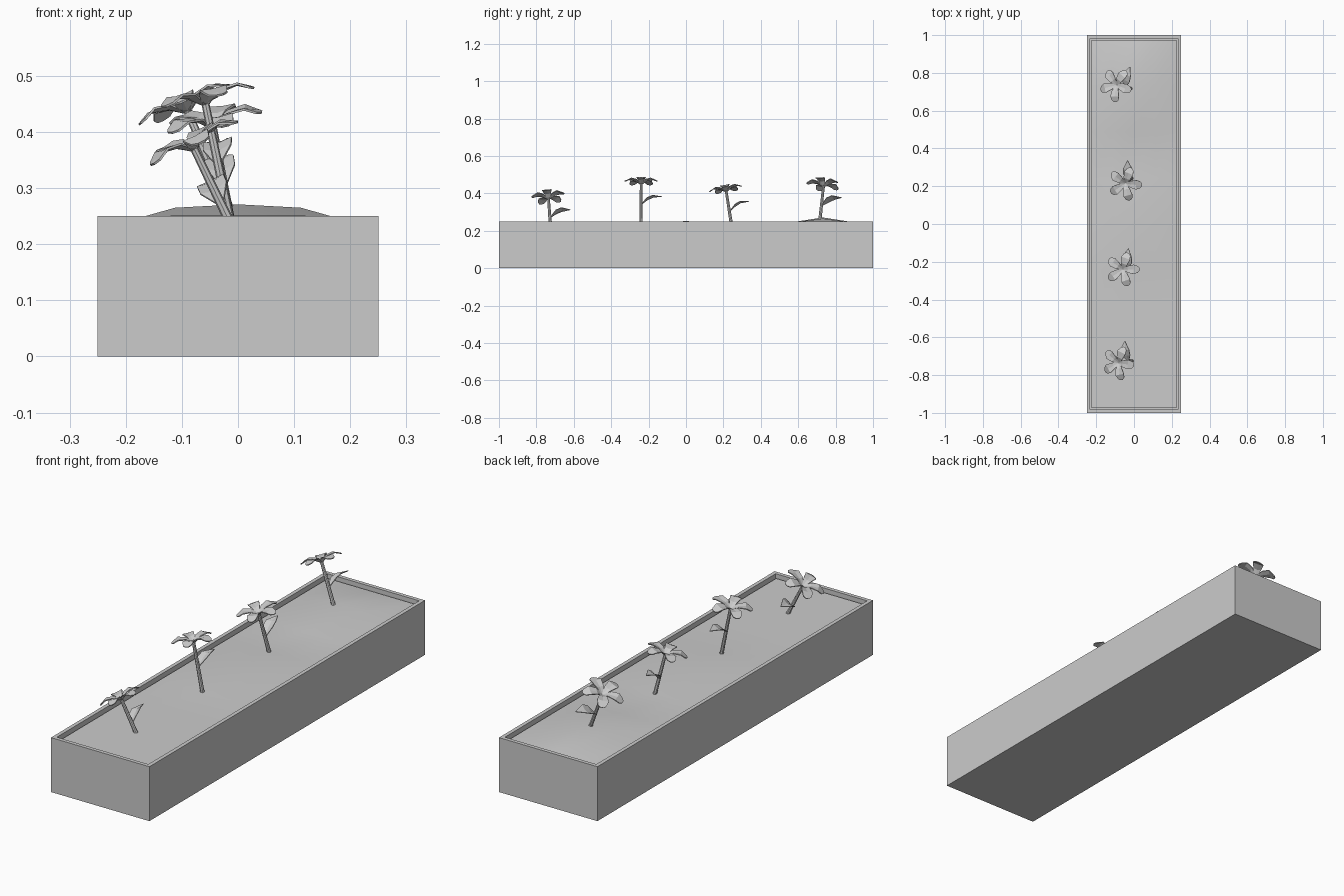
import bpy, bmesh
from math import radians
from mathutils import Vector, Matrix

if "Cube" in bpy.data.objects:
    bpy.data.objects.remove(bpy.data.objects["Cube"])


def finish(name, bm, matrix=None, thick=0, smooth=False):
    bmesh.ops.recalc_face_normals(bm, faces=bm.faces)
    me = bpy.data.meshes.new(name)
    bm.to_mesh(me)
    bm.free()
    ob = bpy.data.objects.new(name, me)
    bpy.context.collection.objects.link(ob)
    if matrix:
        ob.matrix_world = matrix
    for p in me.polygons:
        p.use_smooth = smooth
    if thick:
        mod = ob.modifiers.new("thickness", 'SOLIDIFY')
        mod.thickness = thick
        mod.offset = 0
    return ob


def blade(bm, rows, matrix):
    """Creased petal/leaf along +x; rows are (distance, half width, height, edge lift)."""
    last = None
    for d, w, z, lift in rows:
        row = [bm.verts.new(matrix @ Vector((d, s * w, z + abs(s) * lift))) for s in (-1, 0, 1)]
        if last:
            for i in range(2):
                bm.faces.new((last[i], row[i], row[i + 1], last[i + 1]))
        last = row


# planter box with a recessed top
bm = bmesh.new()
bmesh.ops.create_cube(bm, size=1, matrix=Matrix.Translation((0, 0, 0.125)) @ Matrix.Diagonal((0.5, 2, 0.25, 1)))
bm.faces.ensure_lookup_table()
top = max(bm.faces, key=lambda f: f.calc_center_median().z)
bmesh.ops.inset_region(bm, faces=[top], thickness=0.025)
ret = bmesh.ops.extrude_face_region(bm, geom=[top])
bmesh.ops.translate(bm, vec=(0, 0, -0.04), verts=[v for v in ret["geom"] if isinstance(v, bmesh.types.BMVert)])
bmesh.ops.delete(bm, geom=[top], context='FACES')
finish("planter_box", bm)

# uneven soil surface
bm = bmesh.new()
bmesh.ops.create_grid(bm, x_segments=4, y_segments=8, size=1)
ridge = {3: 0.271, 0: 0.252}
for v in bm.verts:
    row, col = round(v.co.y * 4), round(v.co.x * 2)
    z = 0.233
    if abs(col) < 2 and row in ridge:
        z = ridge[row] - 0.006 * abs(col) * (row == 3)
    v.co = (v.co.x * 0.225, v.co.y * 0.975, z)
finish("soil", bm, smooth=True)

PETAL = [(0.003, 0.006, 0.0, 0.0), (0.03, 0.018, 0.016, 0.004),
         (0.062, 0.025, 0.022, 0.002), (0.082, 0.018, 0.015, -0.002), (0.091, 0.007, 0.01, 0.0)]
LEAF = [(0.0, 0.003, 0.0, 0.0), (0.035, 0.026, 0.024, 0.008),
        (0.065, 0.026, 0.038, 0.006), (0.112, 0.001, 0.04, 0.0)]

# flowers: base, head centre, petal turn, leaf turn
FLOWERS = [
    ((-0.01, -0.725, 0.23), (-0.078, -0.735, 0.37), -78, 90),
    ((-0.01, -0.24, 0.22), (-0.058, -0.24, 0.45), -72, 83),
    ((-0.01, 0.245, 0.22), (-0.045, 0.215, 0.41), -75, 90),
    ((-0.01, 0.715, 0.25), (-0.09, 0.735, 0.437), -92, 68),
]
for n, (base, head, turn, leaf_turn) in enumerate(FLOWERS, 1):
    base, head = Vector(base), Vector(head)
    axis = head - base
    length = axis.length
    tilt = Vector((0, 0, 1)).rotation_difference(axis).to_matrix().to_4x4()
    place = Matrix.Translation(base) @ tilt

    # stem
    bm = bmesh.new()
    bmesh.ops.create_cone(bm, cap_ends=True, segments=8, radius1=0.009, radius2=0.007, depth=length,
                          matrix=Matrix.Translation((0, 0, length / 2)))
    finish(f"stem_{n}", bm, place)

    # five petals
    bm = bmesh.new()
    for k in range(5):
        blade(bm, PETAL, Matrix.Translation((0, 0, length)) @ Matrix.Rotation(radians(turn + 72 * k), 4, 'Z'))
    finish(f"petals_{n}", bm, place, thick=0.004)

    # leaf
    bm = bmesh.new()
    blade(bm, LEAF, Matrix.Translation((0, 0, length - 0.112)) @ Matrix.Rotation(radians(leaf_turn), 4, 'Z'))
    finish(f"leaf_{n}", bm, place, thick=0.003)
